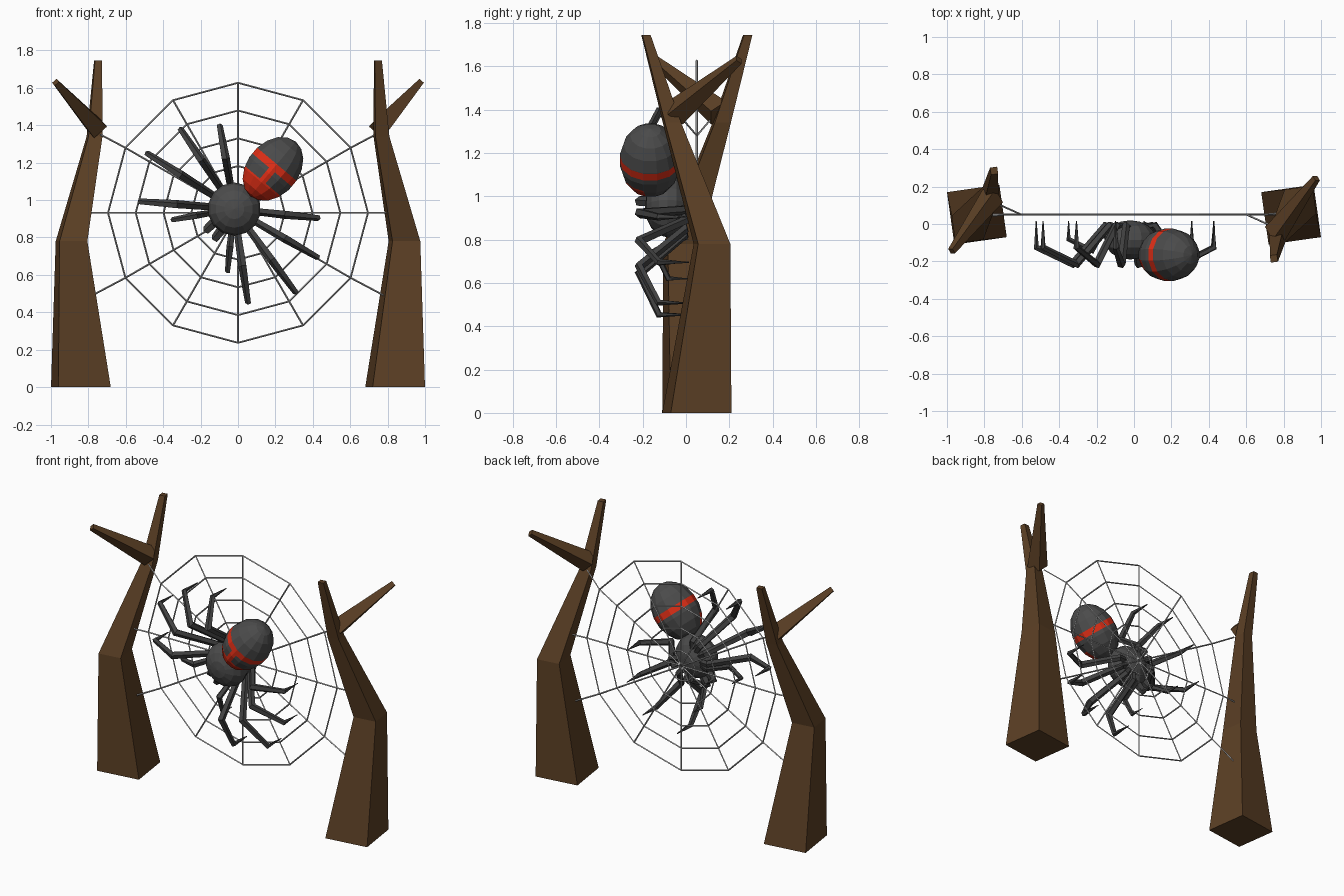
import bpy, bmesh, math
from mathutils import Vector, Matrix

if "Cube" in bpy.data.objects:
    bpy.data.objects.remove(bpy.data.objects["Cube"])


def mat(name, rgb):
    m = bpy.data.materials.new(name)
    m.diffuse_color = (*rgb, 1)
    m.use_nodes = True
    m.node_tree.nodes["Principled BSDF"].inputs["Base Color"].default_value = m.diffuse_color
    return m


BARK = mat("brown bark", (0.105, 0.050, 0.018))
BODY = mat("dark grey body", (0.070, 0.070, 0.070))
LEG = mat("charcoal legs", (0.052, 0.052, 0.052))
RED = mat("red marking", (0.75, 0.028, 0.008))
SILK = mat("grey silk", (0.45, 0.45, 0.45))


def finish(bm, name, *mats):
    bmesh.ops.recalc_face_normals(bm, faces=bm.faces)
    me = bpy.data.meshes.new(name)
    bm.to_mesh(me)
    bm.free()
    for m in mats:
        me.materials.append(m)
    ob = bpy.data.objects.new(name, me)
    bpy.context.collection.objects.link(ob)
    return ob


def loft(bm, pts, radii, sides=4, phase=0.0, level=False, closed=False):
    """Tapered flat-sided tube through points; level keeps its rings horizontal."""
    pts = [Vector(p) for p in pts]
    n, rings = len(pts), []
    for i, (p, r) in enumerate(zip(pts, radii)):
        if closed:
            a, b = pts[i - 1], pts[(i + 1) % n]
        else:
            a, b = pts[max(i - 1, 0)], pts[min(i + 1, n - 1)]
        t = Vector((0, 0, 1)) if level else (b - a).normalized()
        ref = Vector((0, 1, 0)) if abs(t.y) < 0.95 else Vector((1, 0, 0))
        u = ref.cross(t).normalized()
        v = t.cross(u)
        rings.append([bm.verts.new(p + r * (math.cos(k) * u + math.sin(k) * v))
                      for k in [phase + 2 * math.pi * j / sides for j in range(sides)]])
    for i in range(n if closed else n - 1):
        A, B = rings[i], rings[(i + 1) % n]
        for j in range(sides):
            k = (j + 1) % sides
            bm.faces.new((A[j], A[k], B[k], B[j]))
    if not closed:
        bm.faces.new(rings[0])
        bm.faces.new(rings[-1])


# Trees: the right one is the left one turned half round the web axis
for side, turn in (("left", 0), ("right", math.pi)):
    bm = bmesh.new()
    loft(bm, [(-0.84, 0.05, 0), (-0.89, -0.02, 0.78), (-0.767, 0.165, 1.34), (-0.748, 0.285, 1.745)],
         [0.2, 0.106, 0.053, 0.027], phase=math.radians(-37), level=True)
    loft(bm, [(-0.755, 0.15, 1.385), (-0.975, -0.145, 1.63)], [0.065, 0.022], phase=math.pi / 4)
    M = Matrix.Translation((0, 0.05, 0)) @ Matrix.Rotation(turn, 4, 'Z') @ Matrix.Translation((0, -0.05, 0))
    bmesh.ops.transform(bm, matrix=M, verts=bm.verts)
    finish(bm, side + "_tree", BARK)

# Web: twelve spokes, five rings, six anchor threads
WY, WZ, T = 0.05, 0.932, 0.005


def web_point(r, i):
    a = math.radians(30 * i)
    return (r * math.cos(a), WY, WZ + r * math.sin(a))


bm = bmesh.new()
for i in range(12):
    loft(bm, [web_point(0.01, i), web_point(0.695, i)], [T, T])
for r in (0.695, 0.547, 0.398, 0.25, 0.10):
    loft(bm, [web_point(r, i) for i in range(12)], [T] * 12, closed=True)
for i, end in ((0, (0.80, 0.06, WZ)), (6, (-0.80, 0.04, WZ)),
               (1, (0.735, -0.01, 1.35)), (5, (-0.735, 0.11, 1.35)),
               (11, (0.78, 0.05, 0.49)), (7, (-0.78, 0.05, 0.49))):
    loft(bm, [web_point(0.695, i), end], [T, T])
finish(bm, "web", SILK)

# Spider frame: head points down left, belly towards the web
CX, CZ, HEAD = -0.02, 0.952, 227


def spider_point(r, y, offset):
    a = math.radians(HEAD + offset)
    return (CX + r * math.cos(a), y, CZ + r * math.sin(a))


# Thorax with its pole facing the front
bm = bmesh.new()
bmesh.ops.create_uvsphere(bm, u_segments=14, v_segments=8, radius=1)
bmesh.ops.transform(bm, verts=bm.verts, matrix=Matrix.Translation((CX, -0.085, CZ))
                    @ Matrix.Rotation(math.pi / 2, 4, 'X') @ Matrix.Diagonal((0.142, 0.142, 0.105, 1)))
finish(bm, "thorax", BODY)

# Abdomen: local z is the long axis, local y the front-back axis
bm = bmesh.new()
bmesh.ops.create_uvsphere(bm, u_segments=14, v_segments=9, radius=1)
bmesh.ops.transform(bm, verts=bm.verts, matrix=Matrix.Diagonal((0.143, 0.143, 0.19, 1)))
BAND, STRIPE, BASE = (-0.008, 0.032), 0.02, -0.085
cuts = [((0, 0, z), (0, 0, 1)) for z in (*BAND, BASE)] + [((x, 0, 0), (1, 0, 0)) for x in (-STRIPE, STRIPE)]
for co, no in cuts:
    bmesh.ops.bisect_plane(bm, geom=bm.verts[:] + bm.edges[:] + bm.faces[:], plane_co=co, plane_no=no)
for f in bm.faces:
    c = f.calc_center_median()
    front = c.y < -0.01
    band = BAND[0] < c.z < BAND[1]
    stripe = front and abs(c.x) < STRIPE and c.z < BAND[1]
    base = front and c.z < BASE
    f.material_index = int(band or stripe or base)
bmesh.ops.transform(bm, verts=bm.verts, matrix=Matrix.Translation((0.187, -0.165, 1.167))
                    @ Matrix.Rotation(math.radians(40), 4, 'Y'))
finish(bm, "abdomen", BODY, RED)

# Eight legs and two feelers: hip, knee, ankle and claw
limbs = [("leg_1", 51.5, 0.52, 1), ("leg_2", 79.5, 0.57, 1), ("leg_3", 103, 0.53, 1),
         ("leg_4", 127, 0.465, 1), ("feeler", 37, 0.345, 0.65)]
for name, ang, R, s in limbs:
    for side, sg in (("left", -1), ("right", 1)):
        bm = bmesh.new()
        prof = [(0.03, -0.03), (0.13, -0.005), (0.6 * R, -0.21 * s - 0.005),
                (0.97 * R, -0.125 * s), (R * 0.97, 0.015)]
        loft(bm, [spider_point(r, y, sg * ang) for r, y in prof],
             [k * (0.6 + 0.4 * s) for k in (0.02, 0.021, 0.024, 0.017, 0.003)], sides=5)
        finish(bm, side + "_" + name, LEG)

# Fangs
for side, sg in (("left", -1), ("right", 1)):
    bm = bmesh.new()
    loft(bm, [spider_point(0.11, -0.07, sg * 14), spider_point(0.185, -0.05, sg * 10),
              spider_point(0.18, 0.01, sg * 8)], [0.03, 0.024, 0.004], sides=5)
    finish(bm, side + "_fang", LEG)
